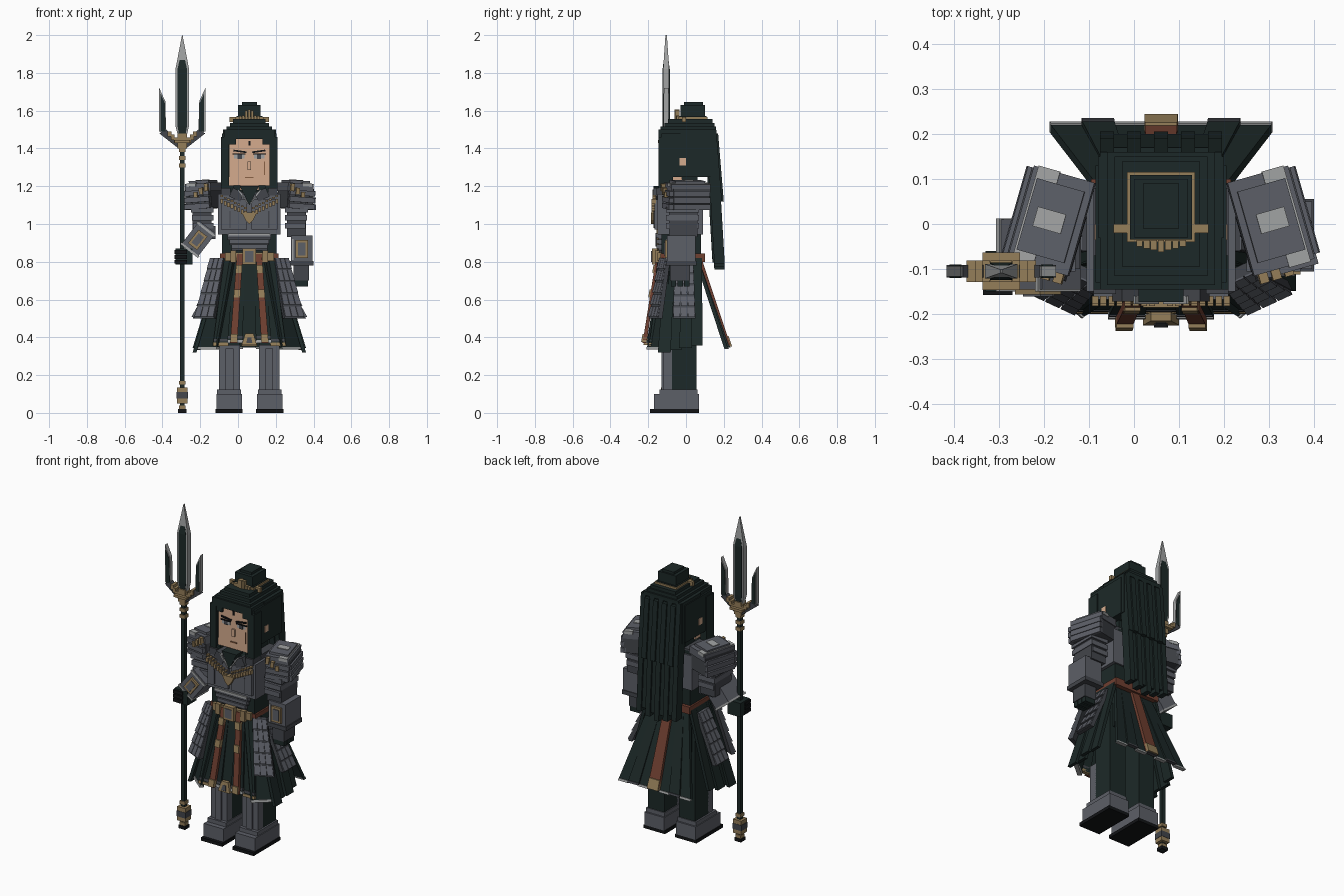
import bpy, bmesh
from math import radians
from mathutils import Vector, Euler, Matrix

if "Cube" in bpy.data.objects:
    bpy.data.objects.remove(bpy.data.objects["Cube"])
BODY = Vector((.06, 0, 0))       # body axis, beside the upright trident
WAIST = Vector((.06, -.025, 0))  # axis the skirt panels fan around
SIDES = (("left", 1), ("right", -1))

def material(name, *rgb):
    mat = bpy.data.materials.new(name)
    mat.use_nodes = True
    mat.diffuse_color = (*rgb, 1)
    mat.node_tree.nodes["Principled BSDF"].inputs["Base Color"].default_value = (*rgb, 1)
    return mat

cloth = material("dark green cloth", .012, .022, .021)
black = material("near black", .006, .007, .008)
steel = material("grey steel", .108, .115, .137)
shadow = material("dark steel", .055, .06, .07)
silver = material("pale silver", .36, .37, .37)
gold = material("old gold", .3, .21, .1)
skin = material("skin", .66, .41, .27)
leather = material("red brown leather", .16, .05, .03)
lips = material("brown lips", .25, .12, .06)

def hull(name, mat, points):
    """Convex solid around the points."""
    bm = bmesh.new()
    for p in points:
        bm.verts.new(BODY + p)
    bmesh.ops.convex_hull(bm, input=bm.verts[:])
    bmesh.ops.dissolve_limit(bm, angle_limit=.01, verts=bm.verts[:], edges=bm.edges[:])
    bmesh.ops.recalc_face_normals(bm, faces=bm.faces[:])
    mesh = bpy.data.meshes.new(name)
    bm.to_mesh(mesh)
    bm.free()
    mesh.materials.append(mat)
    bpy.context.collection.objects.link(bpy.data.objects.new(name, mesh))

def box(name, mat, x, y, z, tilt=(0, 0, 0), pivot=None):
    """Box from ranges, tilted in degrees about its centre or a pivot."""
    mid = Vector(pivot or [sum(r) / 2 for r in (x, y, z)])
    turn = Euler([radians(a) for a in tilt]).to_matrix()
    hull(name, mat, [mid + turn @ (Vector((a, b, c)) - mid) for a in x for b in y for c in z])

def pair(name, mat, x, y, z, tilt=(0, 0, 0), pivot=None):
    """The same box on both sides of the body."""
    for side, s in SIDES:
        box(f"{side}_{name}", mat, [s * v for v in x], y, z,
            (tilt[0], s * tilt[1], s * tilt[2]), pivot and (s * pivot[0], *pivot[1:]))

def framed(name, x, y, z, tilt=(0, 0, 0), pivot=None):
    """Gold ornament with a steel centre, facing forward."""
    box(f"{name}_frame", gold, x, (y, y + .03), z, tilt, pivot)
    box(f"{name}_centre", steel, (x[0] + .012, x[1] - .012), (y - .004, y), (z[0] + .014, z[1] - .014), tilt, pivot)

def slab(name, mat, yaw, top, bottom, thick=.02, lift=0):
    """Sloping panel; each end is (sideways offset, radius, height, half width)."""
    turn = Matrix.Rotation(radians(yaw), 3, "Z")
    hull(name, mat, [WAIST - BODY + turn @ Vector((o + w, d - r, z)) for o, r, z, h in (top, bottom)
                     for w in (-h, h) for d in (-lift, thick)])

def between(a, b, t):
    return [p + (q - p) * t for p, q in zip(a, b)]

def trim(name, mat, yaw, top, bottom, start, end, lift=.006):
    """Raised band across part of a panel."""
    slab(name, mat, yaw, between(top, bottom, start), between(top, bottom, end), lift=lift)

def plate(name, mat, outline, y):
    """Outline in x and z, extruded through a y range."""
    hull(name, mat, [Vector((x, d, z)) for x, z in outline for d in y])

# Legs and boots
pair("leg", cloth, (.05, .16), (-.075, .055), (.08, .7))
pair("greave", steel, (.05, .16), (-.12, -.07), (.1, .36))
pair("greave_ridge", steel, (.085, .125), (-.13, -.11), (.12, .34))
pair("boot", steel, (.04, .175), (-.17, .07), (.02, .1))
pair("boot_cuff", steel, (.045, .17), (-.14, .06), (.1, .125))
pair("sole", black, (.035, .18), (-.19, .07), (0, .02))
# Skirt: front, corner, side and back pleats
box("hips", cloth, (-.14, .14), (-.12, .07), (.55, .88))
for i in range(-2, 3):
    top, hem = (i * .052, .11, .82, .028), (i * .076, .17 + .012 * (i % 2), .36 + .015 * (i % 2), .041)
    slab("front_pleat", cloth, 0, top, hem)
    trim("front_hem_trim", silver if i % 2 else gold, 0, top, hem, .975, 1.01, .004)
    trim("front_hem_band", shadow, 0, top, hem, .93, .96, .003)
for side, s in SIDES:
    top, hem = (s * .035, .15, .82, .05), (s * .085, .25, .34, .07)
    slab(f"{side}_corner_pleat", cloth, s * 40, top, hem)
    trim(f"{side}_corner_trim", silver, s * 40, top, hem, .98, 1.01, .004)
    for i in range(4):
        slab(f"{side}_side_pleat", cloth, s * 90, (s * (i * .048 - .06), .155, .82, .026),
             (s * (i * .056 - .09), .3 - .02 * (i % 2), .32 + .012 * i, .034))
for i in range(-3, 4):
    top, hem = (i * .035, .09, .82, .02), (i * .07, .255 - .008 * (i % 2), .35 - .008 * (i % 2), .036)
    slab("back_pleat", cloth, 180, top, hem)
    trim("back_hem_trim", silver if i % 2 else shadow, 180, top, hem, .985, 1.01, .004)
top, tip = (0, .1, .84, .026), (0, .26, .36, .037)
slab("back_strap", leather, 180, top, tip)
trim("back_strap_tip", gold, 180, top, tip, .9, 1.02)
# Front straps with gold fittings
for side, s in SIDES:
    top, tip = (s * .05, .13, .84, .016), (s * .083, .205, .37, .019)
    slab(f"{side}_strap", leather, 0, top, tip)
    for start in (.12, .4, .9):
        trim(f"{side}_strap_fitting", gold, 0, top, tip, start, start + .09, .008)
slab("centre_tassel", gold, 0, (0, .19, .42, .022), (0, .2, .36, .04))
slab("centre_tassel_core", shadow, 0, (0, .193, .4, .01), (0, .203, .37, .016), .01, .002)

def tasset(name, yaw, top, bottom):
    """Hip guard: rows of small lames on a backing."""
    slab(name, shadow, yaw, top, bottom, .025)
    for row in range(5):
        a, b = between(top, bottom, row / 5), between(top, bottom, row / 5 + .17)
        for col in (-1, 0, 1):
            slab(f"{name}_lame", steel, yaw, *[(o + col * h * .66, r + out, z, h * .3)
                                               for (o, r, z, h), out in ((a, .004), (b, .01))])

for side, s in SIDES:
    tasset(f"{side}_front_tasset", s * 25, (s * .115, .16, .82, .04), (s * .155, .235, .5, .058))
    tasset(f"{side}_side_tasset", s * 90, (s * .015, .175, .79, .05), (s * .015, .3, .5, .06))
# Belt
box("belt", leather, (-.155, .155), (-.135, .1), (.8, .845))
box("belt_front", gold, (-.13, .13), (-.15, -.13), (.805, .85))
framed("buckle", (-.035, .035), -.18, (.785, .87))
pair("belt_stud", gold, (.07, .1), (-.165, -.14), (.795, .86))
# Torso armour
box("tunic", cloth, (-.145, .145), (-.13, .08), (.84, 1.18))
for i in range(3):
    w, z = .115 - i * .01, .925 - i * .027
    box("belly_lame", steel, (-w, w), (-.155, -.1), (z, z + .02))
    box("belly_gap", shadow, (-w, w), (-.145, -.1), (z - .01, z))
box("breastplate", steel, (-.165, .165), (-.15, .09), (.945, 1.16))
box("breastplate_rim", silver, (-.11, .11), (-.16, -.14), (.938, .95))
pair("chest_plate", steel, (.012, .15), (-.168, -.14), (.97, 1.13))
pair("chest_seam", shadow, (.1, .106), (-.171, -.16), (.98, 1.07))
pair("shoulder_strap", shadow, (.1, .15), (-.155, .08), (1.15, 1.19))
for i in range(8):
    x, z = (.013 + i * .018, .027 + i * .018), 1.045 + i * .009
    pair("chest_chain", gold, x, (-.182, -.16), (z, z + .024))
    pair("upper_chain", gold, x, (-.178, -.16), (z + .035, z + .045))
plate("chest_pendant", gold, ((-.04, 1.06), (.04, 1.06), (.02, 1.02), (0, 1), (-.02, 1.02)), (-.185, -.15))
pair("collar_flap", shadow, (.035, .1), (-.172, -.09), (1.13, 1.18), (0, -25, 0))
plate("neckline", cloth, ((-.05, 1.2), (.05, 1.2), (0, 1.1)), (-.173, -.1))
pair("collar_edge", silver, (.03, .036), (-.178, -.16), (1.1, 1.19), (0, 35, 0))
box("neck_guard", cloth, (-.1, .1), (-.03, .06), (1.14, 1.25))
# Shoulder guards and upper arms
pose = (0, 4, 16), (.245, .01, 1.16)
pair("shoulder", shadow, (.175, .315), (-.09, .11), (1.08, 1.19), *pose)
pair("shoulder_cap", steel, (.17, .31), (-.1, .115), (1.17, 1.215), *pose)
pair("shoulder_crest", steel, (.185, .295), (-.075, .09), (1.21, 1.23), *pose)
pair("shoulder_inlay", silver, (.21, .275), (-.015, .03), (1.225, 1.234), *pose)
pair("shoulder_rim", silver, (.25, .3), (-.104, .118), (1.2, 1.219), *pose)
for i in range(3):
    z = 1.15 - i * .035
    pair("shoulder_lame", steel, (.3, .325 + i * .004), (-.09, .11), (z, z + .03), *pose)
    pair("shoulder_front_lame", steel, (.18, .318), (-.113, -.08), (z, z + .028), *pose)
    pair("shoulder_ornament", gold, (.18 + i * .03, .2 + i * .03), (-.122, -.1), (1.17 - i * .015, 1.21 - i * .02), *pose)
    pair("arm_lame", steel, (.19, .31 - i * .006), (-.105, .07), (1.06 - i * .042, 1.09 - i * .042))
pair("upper_arm", shadow, (.2, .3), (-.09, .06), (.93, 1.12))
# Hanging left forearm
box("left_bracer", steel, (.22, .335), (-.1, .05), (.8, .94))
box("left_bracer_cuff", shadow, (.21, .34), (-.105, .055), (.78, .805))
framed("left_bracer", (.245, .31), -.112, (.82, .915))
box("left_bracer_edge", silver, (.225, .235), (-.106, -.09), (.81, .92))
box("left_hand", shadow, (.235, .315), (-.085, .02), (.7, .79))
for i in range(3):
    box("left_finger", cloth, (.24, .31), (-.08 + i * .035, -.052 + i * .035), (.67, .71))
# Bent right forearm holding the shaft
pose = (0, 38, 0), (-.27, -.08, .92)
box("right_elbow", shadow, (-.28, -.18), (-.1, .05), (.92, .99))
box("right_bracer", steel, (-.325, -.215), (-.145, .01), (.84, 1), *pose)
for z in (.84, .98):
    box("right_bracer_cuff", silver, (-.33, -.21), (-.15, .012), (z, z + .012), *pose)
framed("right_bracer", (-.3, -.24), -.157, (.87, .96), *pose)
box("right_hand", cloth, (-.39, -.3), (-.15, -.06), (.785, .87))
for i in range(3):
    box("right_finger", black, (-.395, -.33), (-.158, -.1), (.79 + i * .026, .81 + i * .026))
# Head and face
box("neck", skin, (-.05, .05), (-.07, .05), (1.14, 1.24))
box("head", skin, (-.11, .11), (-.125, -.02), (1.205, 1.47))
pair("ear", skin, (.13, .148), (-.035, 0), (1.31, 1.35))
pair("brow", black, (.015, .085), (-.132, -.124), (1.38, 1.389), (0, -8, 0))
pair("eye_white", silver, (.025, .08), (-.129, -.124), (1.347, 1.367))
pair("iris", shadow, (.04, .063), (-.132, -.124), (1.345, 1.37))
pair("lash", black, (.02, .088), (-.133, -.124), (1.367, 1.373))
box("nose", skin, (-.01, .01), (-.135, -.12), (1.285, 1.33))
box("mouth", lips, (-.022, .022), (-.13, -.124), (1.243, 1.25))
box("forehead_mark", black, (-.005, .005), (-.131, -.124), (1.415, 1.44))
box("cheek_line", lips, (.078, .082), (-.13, -.124), (1.26, 1.33))
# Hair: cap, side locks, fringe and long back strands
box("hair_back", cloth, (-.14, .14), (-.03, .15), (1.25, 1.5))
pair("hair_side", cloth, (.106, .145), (-.13, .13), (1.25, 1.48))
pair("front_lock", cloth, (.108, .15), (-.145, -.07), (1.14, 1.46))
pair("lock_tip", cloth, (.085, .13), (-.14, -.08), (1.12, 1.205))
box("fringe", cloth, (-.135, .135), (-.145, .15), (1.45, 1.5))
pair("fringe_step", cloth, (.07, .115), (-.142, -.1), (1.42, 1.46))
for i in range(3):
    w, z = .12 - i * .017, 1.49 + i * .02
    box("hair_crown", cloth, (-w, w), (-.135 + i * .02, .16 - i * .01), (z, z + .025))
for i in range(-4, 5):
    x, odd, half = i * .03, i % 2 * .01, .016
    slab("upper_strand", cloth, 180, (x, .185 + odd, 1.5 - 2 * odd, half), (x, .215 + odd, 1.12, half), .06)
    slab("long_strand", cloth, 180, (x, .2 - odd, 1.3, half), (x, .23 - odd, .76 + 3 * odd + abs(x) / 4, half), .055)
# Topknot and crown
box("topknot", cloth, (-.06, .06), (-.03, .1), (1.54, 1.63))
box("topknot_cap", cloth, (-.04, .04), (-.01, .09), (1.62, 1.645))
box("crown_band", gold, (-.075, .075), (-.04, .115), (1.545, 1.567))
box("crown_well", cloth, (-.069, .069), (-.034, .109), (1.55, 1.571))
for i in range(-4, 5):
    x, z = i * .016, 1.605 - .015 * abs(i) + .012 * (i % 2)
    box("crown_spike", gold, (x - .007, x + .007), (-.062 + abs(x) / 4, -.035), (1.53, z))
pair("crown_pin", gold, (.075, .105), (-.02, 0), (1.54, 1.567))
# Trident
X, Y = -.355, -.105
for name, mat, half, low, high in (
        ("shaft", cloth, .012, 0, 1.45), ("shaft_foot", black, .022, 0, .02), ("pommel", gold, .028, .05, .135),
        ("pommel_core", shadow, .03, .075, .11), ("socket", gold, .024, 1.4, 1.48), ("socket_rim", gold, .042, 1.43, 1.445),
        *[("shaft_ring", gold, .018, z, z + .02) for z in (.02, .15, 1.3, 1.34, 1.38)]):
    box(name, mat, (X - half, X + half), (Y - half, Y + half), (low, high))
for name, half, mat, depth, tip in (("blade", .036, silver, .016, 2), ("blade_core", .025, cloth, .019, 1.93)):
    hull(name, mat, [Vector((X + a * half * k, Y + b * depth * min(1, k + .2), z))
                     for k, z in ((.6, 1.46), (1, 1.52), (1, 1.82), (.04, tip)) for a in (-1, 1) for b in (-1, 1)])
for side, s in SIDES:
    for name, mat, depth, outline in (
            ("prong", silver, .012, ((.122, 1.49), (.122, 1.72), (.09, 1.65), (.085, 1.48))),
            ("prong_core", cloth, .015, ((.114, 1.49), (.115, 1.69), (.092, 1.64), (.088, 1.49))),
            ("prong_arm", shadow, .014, ((.02, 1.4), (.122, 1.48), (.085, 1.5), (.02, 1.44)))):
        plate(f"{side}_{name}", mat, [(X + s * a, z) for a, z in outline], (Y - depth, Y + depth))
    for i in range(3):
        x, z = X + s * (.035 + i * .016), 1.43 + i * .016
        box(f"{side}_scroll", gold, (x - .01, x + .01), (Y - .024, Y + .024), (z, z + .028))
